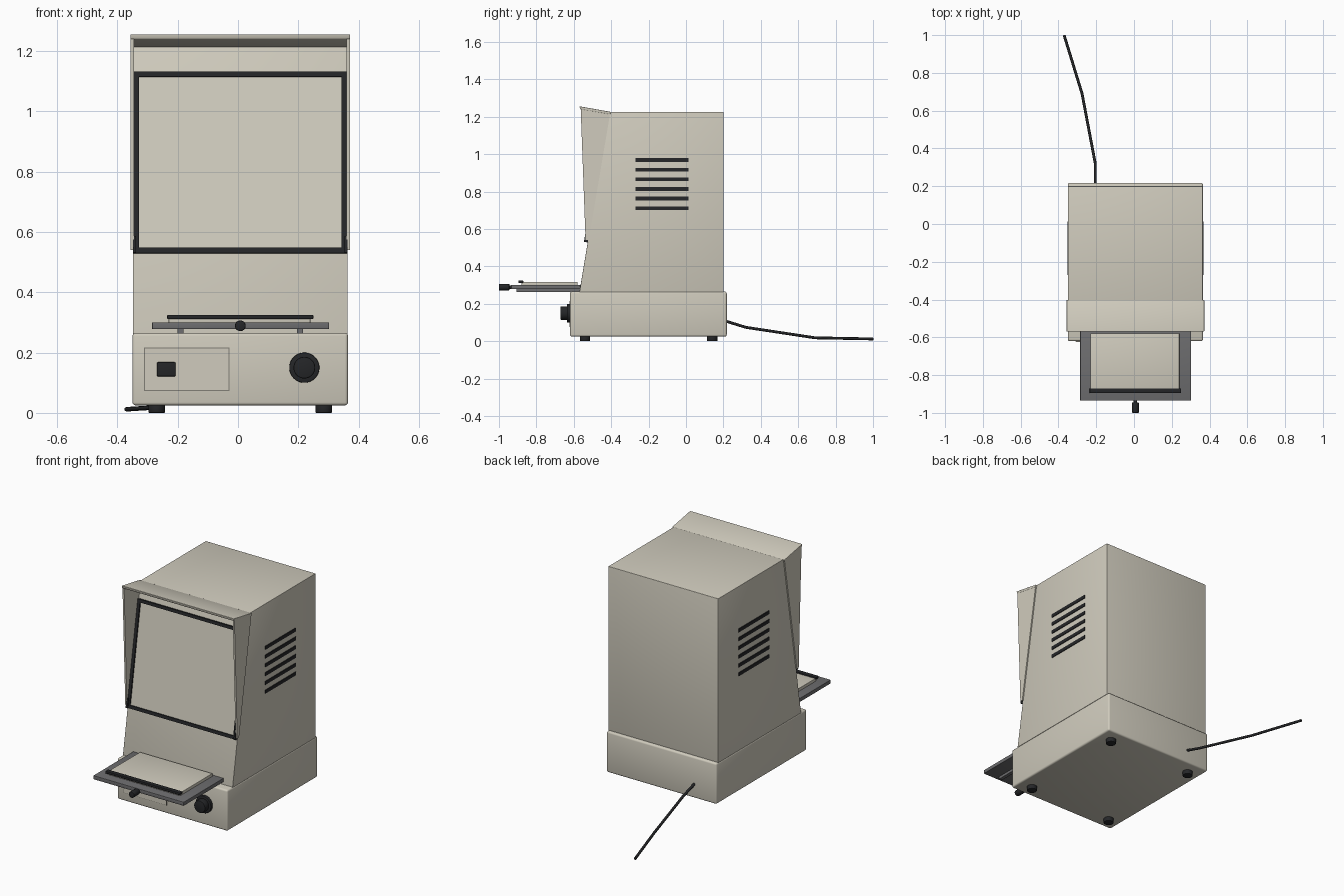
import bpy, bmesh, math
from mathutils import Vector

if "Cube" in bpy.data.objects:
    bpy.data.objects.remove(bpy.data.objects["Cube"])


def material(name, rgb):
    m = bpy.data.materials.new(name)
    m.diffuse_color = (*rgb, 1)
    m.use_nodes = True
    m.node_tree.nodes["Principled BSDF"].inputs["Base Color"].default_value = m.diffuse_color
    return m


BEIGE = material("warm beige", (0.63, 0.60, 0.51))
SCREEN = material("screen beige", (0.63, 0.605, 0.515))
BLACK = material("soft black", (0.018, 0.019, 0.021))
GREY = material("tray grey", (0.155, 0.155, 0.16))
SEAM = material("seam brown", (0.22, 0.21, 0.18))
CX = 0.0075  # cabinet centre line


def finish(bm, name, mat, bevel=0.0, smooth=False):
    bmesh.ops.recalc_face_normals(bm, faces=bm.faces)
    if bevel:
        bmesh.ops.bevel(bm, geom=bm.edges[:], offset=bevel, segments=3,
                        profile=0.5, affect='EDGES')
    me = bpy.data.meshes.new(name)
    bm.to_mesh(me)
    bm.free()
    me.materials.append(mat)
    ob = bpy.data.objects.new(name, me)
    bpy.context.collection.objects.link(ob)
    if bevel or smooth:
        bpy.ops.object.select_all(action='DESELECT')
        ob.select_set(True)
        bpy.context.view_layer.objects.active = ob
        bpy.ops.object.shade_smooth_by_angle(angle=math.radians(35))
    return ob


def prism(name, x0, x1, pts, mat, bevel=0.0):
    """Extrude a (y, z) outline from x0 to x1."""
    bm = bmesh.new()
    a = [bm.verts.new((x0, y, z)) for y, z in pts]
    b = [bm.verts.new((x1, y, z)) for y, z in pts]
    bm.faces.new(a)
    bm.faces.new(b[::-1])
    n = len(pts)
    for i in range(n):
        j = (i + 1) % n
        bm.faces.new((a[i], b[i], b[j], a[j]))
    return finish(bm, name, mat, bevel)


def box(name, x0, x1, y0, y1, z0, z1, mat, bevel=0.0):
    return prism(name, x0, x1, [(y0, z0), (y1, z0), (y1, z1), (y0, z1)], mat, bevel)


def cylinder(name, center, r, depth, mat, axis='Z', sides=32, bevel=0.0):
    bm = bmesh.new()
    bmesh.ops.create_cone(bm, cap_ends=True, segments=sides, radius1=r, radius2=r, depth=depth)
    if bevel:
        caps = [e for e in bm.edges if abs(e.verts[0].co.z - e.verts[1].co.z) < 1e-5]
        bmesh.ops.bevel(bm, geom=caps, offset=bevel, segments=2, profile=0.5, affect='EDGES')
    ob = finish(bm, name, mat, smooth=True)
    ob.location = center
    if axis == 'Y':
        ob.rotation_euler = (math.pi / 2, 0, 0)
    return ob


# Base and feet
box("base", -0.35, 0.365, -0.62, 0.218, 0.025, 0.265, BEIGE, 0.010)
for sx in (-1, 1):
    for y in (-0.54, 0.14):
        cylinder("foot", (CX + sx * 0.277, y, 0.015), 0.028, 0.03, BLACK, sides=24, bevel=0.004)

# Cabinet with sloping front
LOW, TOP = (-0.57, 0.262), (-0.41, 1.226)
prism("cabinet", -0.349, 0.364, [LOW, (0.2, 0.262), (0.2, 1.226), TOP], BEIGE, 0.002)
slope = (Vector(TOP) - Vector(LOW)).normalized()
normal = Vector((-slope.y, slope.x))


def on_slope(name, x0, x1, z0, z1, depth, mat):
    """Plate lying on the sloping front between two heights."""
    p = [Vector(LOW) + slope * ((z - LOW[1]) / slope.y) for z in (z0, z1)]
    pts = [p[0] - normal * 0.004, p[1] - normal * 0.004,
           p[1] + normal * depth, p[0] + normal * depth]
    return prism(name, x0, x1, [tuple(q) for q in pts], mat)


# Screen and its frame
on_slope("screen", -0.335, 0.35, 0.535, 1.12, 0.004, SCREEN)
on_slope("screen_frame_bottom", -0.345, 0.36, 0.528, 0.546, 0.012, BLACK)
on_slope("screen_frame_top", -0.345, 0.36, 1.113, 1.130, 0.012, BLACK)
for sx in (-1, 1):
    xs = sorted((CX + sx * 0.3525, CX + sx * 0.336))
    on_slope("screen_frame_side", *xs, 0.528, 1.13, 0.012, BLACK)
    xs = sorted((CX + sx * 0.3555, CX + sx * 0.345))
    on_slope("screen_corner_clip", *xs, 0.528, 0.583, 0.02, BLACK)

# Hood: two side cheeks and a tilted visor
for sx in (-1, 1):
    xs = sorted((CX + sx * 0.3635, CX + sx * 0.353))
    prism("hood_cheek", *xs, [(-0.537, 0.54), (-0.520, 0.54), (-0.405, 1.222), (-0.563, 1.245)], BEIGE)
prism("hood_visor", -0.357, 0.372,
      [(-0.566, 1.240), (-0.405, 1.212), (-0.402, 1.226), (-0.57, 1.256)], BEIGE, 0.003)

# Side vents
for sx in (-1, 1):
    xs = sorted((CX + sx * 0.354, CX + sx * 0.3605))
    for i in range(6):
        z = 0.711 + i * 0.0515
        box("vent_slot", *xs, -0.27, 0.013, z - 0.010, z + 0.010, BLACK)

# Control panel, switch and focus knob
box("panel_seam", -0.311, -0.028, -0.6215, -0.615, 0.073, 0.217, SEAM)
box("control_panel", -0.308, -0.031, -0.6235, -0.615, 0.076, 0.214, BEIGE)
box("power_switch", -0.269, -0.207, -0.633, -0.615, 0.121, 0.168, BLACK, 0.003)
cylinder("knob_flange", (0.22, -0.627, 0.15), 0.05, 0.02, BLACK, 'Y', 40, 0.003)
cylinder("knob_cap", (0.22, -0.648, 0.15), 0.036, 0.048, BLACK, 'Y', 40, 0.004)

# Film tray: runners, frame plate, glass cover with front handle
for x in (-0.19, 0.205):
    box("tray_runner", x - 0.01, x + 0.01, -0.905, -0.56, 0.263, 0.279, GREY)
box("tray_plate", -0.285, 0.302, -0.935, -0.565, 0.278, 0.300, GREY, 0.002)
box("tray_cover", -0.23, 0.24, -0.88, -0.58, 0.299, 0.317, BEIGE, 0.002)
box("cover_handle", -0.235, 0.25, -0.896, -0.870, 0.311, 0.325, BLACK, 0.003)
cylinder("tray_rod", (CX, -0.94, 0.289), 0.009, 0.05, BLACK, 'Y', 20)
cylinder("tray_knob", (CX, -0.972, 0.289), 0.018, 0.056, BLACK, 'Y', 24, 0.004)

# Power cord
curve = bpy.data.curves.new("power_cord", 'CURVE')
curve.dimensions = '3D'
curve.bevel_depth = 0.0075
curve.bevel_resolution = 2
curve.use_fill_caps = True
path = [(-0.205, 0.21, 0.108), (-0.205, 0.32, 0.074), (-0.275, 0.69, 0.018), (-0.37, 1.0, 0.012)]
spline = curve.splines.new('POLY')
spline.points.add(len(path) - 1)
for p, co in zip(spline.points, path):
    p.co = (*co, 1)
curve.materials.append(BLACK)
bpy.context.collection.objects.link(bpy.data.objects.new("power_cord", curve))
